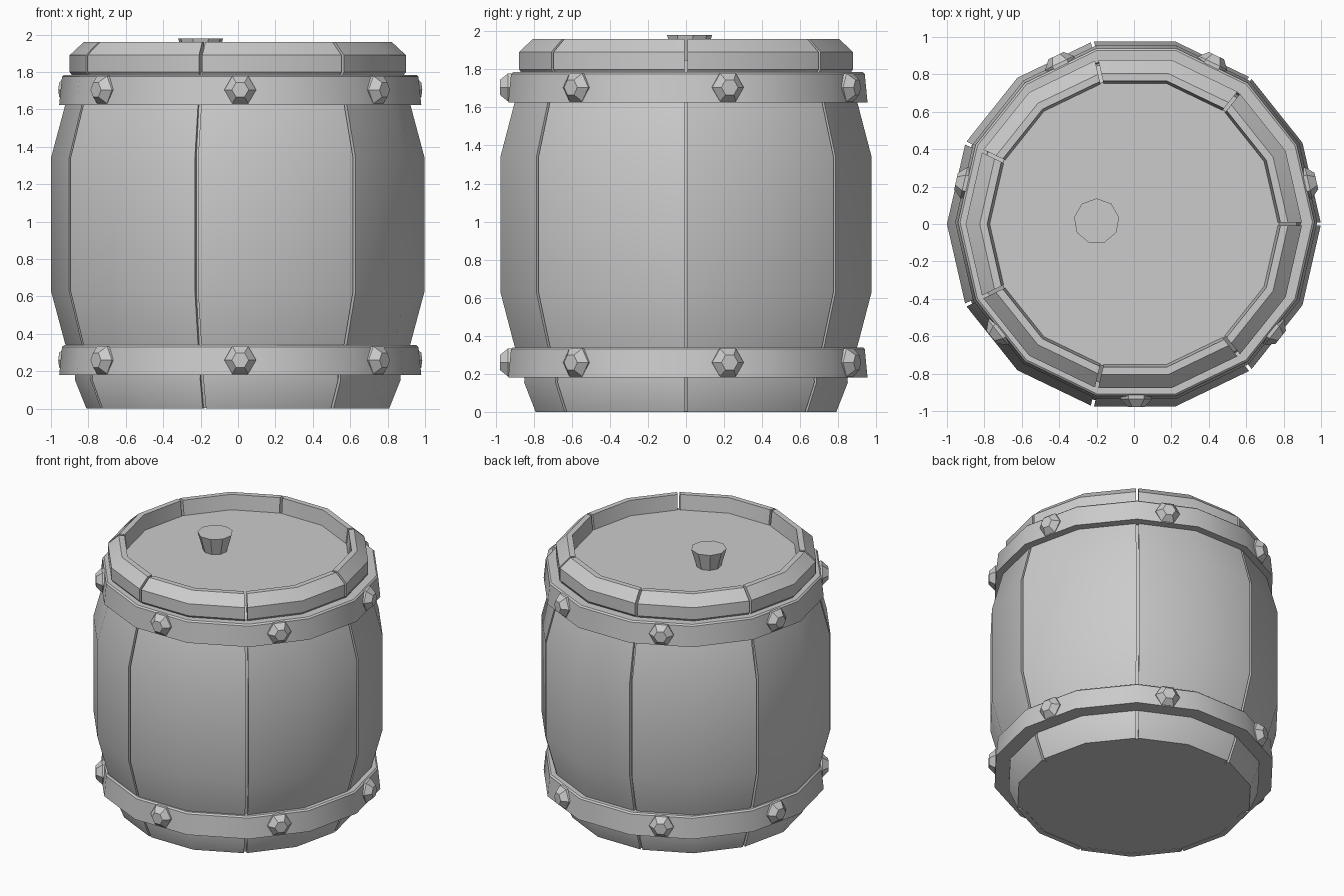
import bpy, bmesh
from math import pi, cos, sin, radians
from mathutils import Vector, Matrix

if "Cube" in bpy.data.objects:
    bpy.data.objects.remove(bpy.data.objects["Cube"])

STEP = 2 * pi / 14
HOOP_CENTRE = Vector((0.012, 0.01, 0))


def finish(name, bm, smooth=True):
    bmesh.ops.recalc_face_normals(bm, faces=bm.faces)
    mesh = bpy.data.meshes.new(name)
    bm.to_mesh(mesh)
    bm.free()
    ob = bpy.data.objects.new(name, mesh)
    bpy.context.collection.objects.link(ob)
    if smooth:
        bpy.ops.object.select_all(action='DESELECT')
        ob.select_set(True)
        bpy.context.view_layer.objects.active = ob
        bpy.ops.object.shade_smooth_by_angle(angle=radians(28))
    return ob


def bridge(bm, loops, closed):
    """Join a list of equally long vertex loops with quads."""
    n = len(loops)
    for i in range(n if closed else n - 1):
        a, b = loops[i], loops[(i + 1) % n]
        for j in range(len(a)):
            k = (j + 1) % len(a)
            bm.faces.new((a[j], a[k], b[k], b[j]))


def stack(bm, rings, sides, matrix=Matrix(), turn=0.0):
    """Capped solid from (radius, height) rings."""
    loops = [[bm.verts.new(matrix @ Vector((r * cos(turn + 2 * pi * i / sides),
                                            r * sin(turn + 2 * pi * i / sides), z)))
              for i in range(sides)] for r, z in rings]
    bridge(bm, loops, False)
    bm.faces.new(loops[0])
    bm.faces.new(loops[-1])


# Staves: a closed profile swept over two sides, with a narrow gap at each seam
PROFILE = [(.81, 0), (.872, .155), (.87, .175), (.925, .35), (1, .63), (1, 1.34),
           (.925, 1.62), (.885, 1.78), (.90, 1.80), (.90, 1.89), (.825, 1.96),
           (.785, 1.96), (.77, 1.84), (.85, 1.78), (.94, 1.34), (.94, .63), (.77, 0)]
GAP = 0.009
for k in range(7):
    bm = bmesh.new()
    dirs = [Vector((cos(a), sin(a), 0)) for a in (2 * k * STEP, (2 * k + 1) * STEP, (2 * k + 2) * STEP)]
    loops = []
    for i, d in enumerate(dirs):
        shift = Vector() if i == 1 else (dirs[1] - d).normalized() * GAP
        loops.append([bm.verts.new(d * r + shift + Vector((0, 0, z))) for r, z in PROFILE])
    bridge(bm, loops, False)
    bm.faces.new(loops[0])
    bm.faces.new(loops[-1])
    finish(f"stave_{k + 1}", bm)

# Core behind the seams, forming the recessed lid and the bottom
bm = bmesh.new()
stack(bm, [(.79, .003), (.85, .16), (.965, .63), (.965, 1.34), (.87, 1.78), (.775, 1.85)], 14)
finish("lid_and_core", bm)

# Hoops and their hexagonal bolts
for name, z0 in (("lower", .18), ("upper", 1.625)):
    bm = bmesh.new()
    section = [(.968, 0), (.953, .15), (.942, .16), (.88, .16), (.86, 0)]
    loops = [[bm.verts.new(HOOP_CENTRE + Vector((r * cos(i * STEP), r * sin(i * STEP), z0 + z)))
              for r, z in section] for i in range(14)]
    bridge(bm, loops, True)
    finish(f"{name}_hoop", bm)

    bm = bmesh.new()
    for k in range(7):
        place = (Matrix.Translation(HOOP_CENTRE + Vector((0, 0, z0 + .08)))
                 @ Matrix.Rotation((2 * k + .5) * STEP, 4, 'Z') @ Matrix.Rotation(pi / 2, 4, 'Y'))
        stack(bm, [(.085, .91), (.085, .945), (.045, .988)], 6, place, pi / 6)
    finish(f"{name}_hoop_bolts", bm, smooth=False)

# Tapered bung standing on the lid
bm = bmesh.new()
stack(bm, [(.082, 1.84), (.122, 1.98)], 9, Matrix.Translation((-.2, .015, 0)), pi / 2)
finish("bung", bm, smooth=False)
